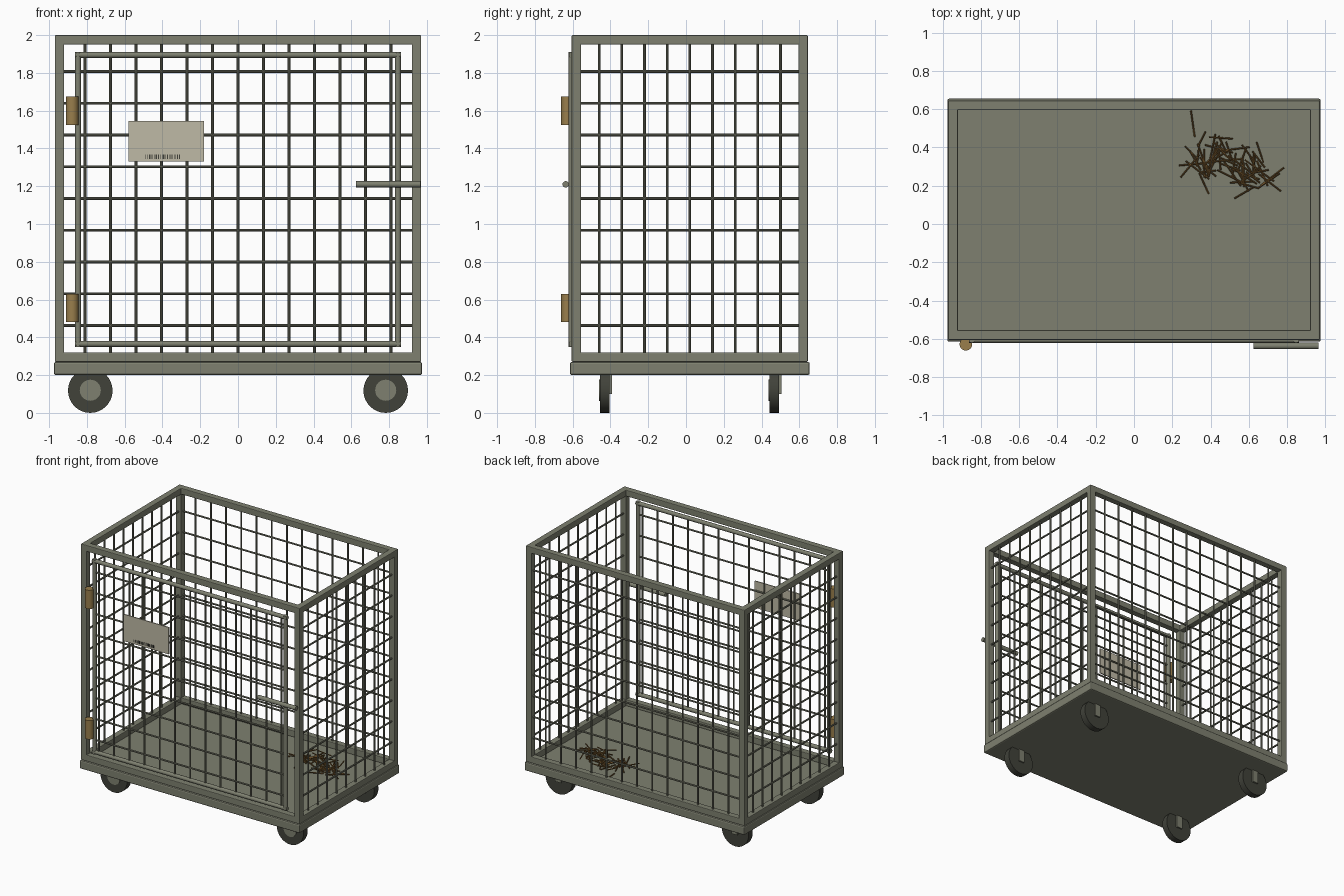
import bpy, bmesh, math, random
from mathutils import Vector, Matrix

cube = bpy.data.objects.get("Cube")
if cube:
    bpy.data.objects.remove(cube, do_unlink=True)


def material(name, r, g, b):
    m = bpy.data.materials.new(name)
    m.use_nodes = True
    m.diffuse_color = (r, g, b, 1)
    m.node_tree.nodes["Principled BSDF"].inputs["Base Color"].default_value = (r, g, b, 1)
    return m


STEEL = material("olive grey steel", 0.21, 0.217, 0.162)
WIRE = material("dark wire", 0.17, 0.175, 0.13)
RUBBER = material("dark rubber", 0.052, 0.054, 0.042)
BRASS = material("ochre brass", 0.32, 0.21, 0.072)
CARD = material("pale card", 0.52, 0.49, 0.38)
INK = material("dark ink", 0.05, 0.05, 0.04)
STRAW = material("brown straw", 0.18, 0.095, 0.025)


def add_box(bm, lo, hi):
    lo, hi = Vector(lo), Vector(hi)
    size = hi - lo
    mat = Matrix.Translation((lo + hi) / 2) @ Matrix.Diagonal((*size, 1))
    bmesh.ops.create_cube(bm, size=1, matrix=mat)


def add_rod(bm, a, b, radius, sides=8):
    a, b = Vector(a), Vector(b)
    turn = (b - a).to_track_quat("Z", "Y").to_matrix().to_4x4()
    bmesh.ops.create_cone(bm, cap_ends=True, segments=sides, radius1=radius, radius2=radius,
                          depth=(b - a).length, matrix=Matrix.Translation((a + b) / 2) @ turn)


def finish(bm, name, mat, bevel=0, smooth=False):
    mesh = bpy.data.meshes.new(name)
    bm.to_mesh(mesh)
    bm.free()
    mesh.materials.append(mat)
    obj = bpy.data.objects.new(name, mesh)
    bpy.context.collection.objects.link(obj)
    if bevel:
        mod = obj.modifiers.new("bevel", "BEVEL")
        mod.width, mod.segments = bevel, 2
    if smooth:
        bpy.ops.object.select_all(action="DESELECT")
        obj.select_set(True)
        bpy.context.view_layer.objects.active = obj
        bpy.ops.object.shade_smooth_by_angle(angle=math.radians(40))
    return obj


def box(name, lo, hi, mat, bevel=0):
    bm = bmesh.new()
    add_box(bm, lo, hi)
    return finish(bm, name, mat, bevel)


def rod(name, a, b, radius, mat, sides=24, bevel=0):
    bm = bmesh.new()
    add_rod(bm, a, b, radius, sides)
    return finish(bm, name, mat, bevel, True)


# Overall frame limits
X, Y0, Y1, T = 0.97, -0.605, 0.645, 0.05
FLOOR, TOP = 0.27, 2.0

# Base platform
box("base_platform", (-0.975, -0.615, 0.2), (0.975, 0.655, FLOOR), STEEL, 0.01)

# Corner posts and the top and bottom rails
for fb, y in (("front", Y0), ("back", Y1 - T)):
    for side, x in (("right", -X), ("left", X - T)):
        box(f"{fb}_{side}_post", (x, y, FLOOR), (x + T, y + T, TOP), STEEL, 0.005)
for level, z in (("bottom", FLOOR), ("top", TOP - T)):
    z1 = z + T
    for fb, y in (("front", Y0), ("back", Y1 - T)):
        box(f"{fb}_{level}_rail", (-X, y, z), (X, y + T, z1), STEEL, 0.005)
    for side, x in (("right", -X), ("left", X - T)):
        box(f"{side}_{level}_rail", (x, Y0, z), (x + T, Y1, z1), STEEL, 0.005)

# Wire mesh walls
WIRE_R = 0.007
X_LINES = [i * 0.135 for i in range(-6, 7)]
Y_LINES = [-0.46 + i * 0.12 for i in range(9)]
Z_LINES = [0.463 + i * 0.168 for i in range(9)]


def mesh_along_x(name, y, half, z0, z1):
    bm = bmesh.new()
    for x in X_LINES:
        add_rod(bm, (x, y, z0), (x, y, z1), WIRE_R)
    for z in Z_LINES:
        add_rod(bm, (-half, y, z), (half, y, z), WIRE_R)
    finish(bm, name, WIRE, smooth=True)


def mesh_along_y(name, x):
    bm = bmesh.new()
    for y in Y_LINES:
        add_rod(bm, (x, y, 0.3), (x, y, 1.97), WIRE_R)
    for z in Z_LINES:
        add_rod(bm, (x, -0.58, z), (x, 0.62, z), WIRE_R)
    finish(bm, name, WIRE, smooth=True)


mesh_along_x("back_mesh", 0.62, 0.945, 0.3, 1.97)
mesh_along_x("door_mesh", -0.605, 0.845, 0.365, 1.895)
mesh_along_y("right_mesh", -0.945)
mesh_along_y("left_mesh", 0.945)

# Door frame of round tube
bm = bmesh.new()
DX, DZ0, DZ1, DY, DR = 0.847, 0.365, 1.895, -0.605, 0.016
for x in (-DX, DX):
    add_rod(bm, (x, DY, DZ0 - DR), (x, DY, DZ1 + DR), DR, 12)
for z in (DZ0, DZ1):
    add_rod(bm, (-DX - DR, DY, z), (DX + DR, DY, z), DR, 12)
finish(bm, "door_frame", STEEL, smooth=True)

# Hinges and latch bar
for level, z in (("lower", 0.48), ("upper", 1.525)):
    rod(f"{level}_hinge", (-0.878, -0.628, z), (-0.878, -0.628, z + 0.15), 0.033, BRASS)
rod("latch_bar", (0.625, -0.637, 1.21), (0.965, -0.637, 1.21), 0.017, STEEL, 16)

# Card plate with a row of small ink ticks
box("card_plate", (-0.58, -0.62, 1.33), (-0.18, -0.612, 1.545), CARD)
random.seed(4)
bm = bmesh.new()
x = -0.49
while x < -0.31:
    w = random.choice((0.003, 0.006))
    add_box(bm, (x, -0.6215, 1.345), (x + w, -0.6195, 1.367))
    x += w + random.choice((0.004, 0.007))
finish(bm, "card_ticks", INK)

# Wheels, each with a hub and a fork plate
for fb, y in (("front", -0.43), ("back", 0.467)):
    for side, x in (("right", -0.782), ("left", 0.782)):
        name = f"{fb}_{side}"
        rod(f"{name}_wheel", (x, y - 0.026, 0.118), (x, y + 0.026, 0.118), 0.118, RUBBER, 32)
        rod(f"{name}_hub", (x, y - 0.031, 0.12), (x, y, 0.12), 0.056, STEEL)
        box(f"{name}_fork", (x - 0.025, y + 0.026, 0.1), (x + 0.025, y + 0.038, 0.21), STEEL)

# Loose straw scattered on the floor
random.seed(11)
bm = bmesh.new()
for i in range(64):
    cx, cy, spread = (0.42, 0.34, 0.07) if i % 5 < 3 else (0.61, 0.27, 0.06)
    centre = Vector((random.gauss(cx, spread), random.gauss(cy, spread * 0.75),
                     random.uniform(0.277, 0.3)))
    angle = random.uniform(0, math.pi)
    half = random.uniform(0.04, 0.08)
    step = Vector((math.cos(angle), math.sin(angle), random.uniform(-0.08, 0.08))) * half
    add_rod(bm, centre - step, centre + step, 0.0045, 5)
finish(bm, "straw_pile", STRAW)
